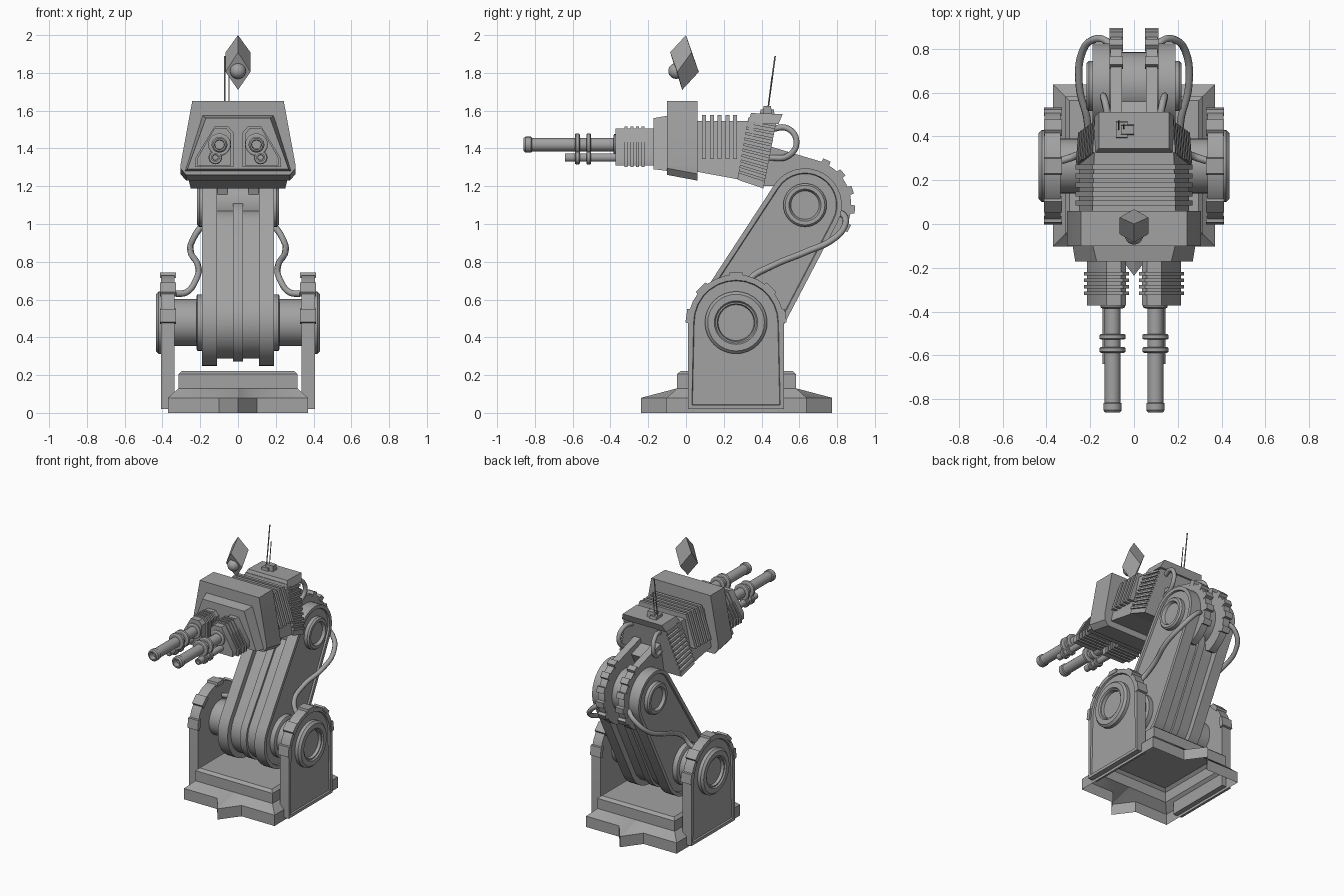
import bpy, bmesh
from math import sin, cos, pi, atan2, acos, hypot, radians
from mathutils import Vector

cube = bpy.data.objects.get("Cube")
if cube:
    bpy.data.objects.remove(cube)

GREY = (0.36, 0.36, 0.36, 1)
metal = bpy.data.materials.new("plain_grey")
metal.use_nodes = True
metal.diffuse_color = GREY
metal.node_tree.nodes["Principled BSDF"].inputs["Base Color"].default_value = GREY


def finish(name, bm, mirror=False):
    bmesh.ops.recalc_face_normals(bm, faces=bm.faces)
    me = bpy.data.meshes.new(name)
    bm.to_mesh(me)
    bm.free()
    me.materials.append(metal)
    ob = bpy.data.objects.new(name, me)
    bpy.context.collection.objects.link(ob)
    bpy.context.view_layer.objects.active = ob
    bpy.ops.object.select_all(action='DESELECT')
    ob.select_set(True)
    bpy.ops.object.shade_smooth_by_angle(angle=radians(32))
    if mirror:
        ob.modifiers.new("mirror", 'MIRROR').use_mirror_merge = False
    return ob


def loft(name, rings, mirror=False, caps=(True, True), inset=None):
    """Skin a row of equal-length rings; optionally sink a panel into the end cap."""
    bm = bmesh.new()
    vs = [[bm.verts.new(p) for p in r] for r in rings]
    n = len(vs[0])
    for a, b in zip(vs, vs[1:]):
        for i in range(n):
            j = (i + 1) % n
            bm.faces.new((a[i], a[j], b[j], b[i]))
    if caps[0]:
        bm.faces.new(vs[0])
    if caps[1]:
        end = bm.faces.new(vs[-1])
        if inset:
            bmesh.ops.recalc_face_normals(bm, faces=bm.faces)
            bmesh.ops.inset_region(bm, faces=[end], thickness=inset, depth=0)
            bmesh.ops.inset_region(bm, faces=[end], thickness=.004, depth=-.012)
    return finish(name, bm, mirror)


def prism_x(name, yz, x0, x1, **kw):
    return loft(name, [[(x, y, z) for y, z in yz] for x in (x0, x1)], **kw)


def prism_y(name, xz, y0, y1, **kw):
    return loft(name, [[(x, y, z) for x, z in xz] for y in (y0, y1)], **kw)


def lathe(name, prof, c, axis='x', seg=32, **kw):
    """Turn (distance, radius) pairs round an axis through c."""
    rings = []
    for t, r in prof:
        ring = []
        for k in range(seg):
            a, b = r * cos(2 * pi * k / seg), r * sin(2 * pi * k / seg)
            ring.append((t, c[0] + a, c[1] + b) if axis == 'x' else (c[0] + a, t, c[1] + b))
        rings.append(ring)
    return loft(name, rings, **kw)


def arc(c, r, a0, a1, n=16):
    return [(c[0] + r * cos(a0 + (a1 - a0) * i / n), c[1] + r * sin(a0 + (a1 - a0) * i / n))
            for i in range(n + 1)]


def link(c1, r1, c2, r2):
    """Outline of a belt round two circles."""
    dy, dz = c2[0] - c1[0], c2[1] - c1[1]
    th, d = atan2(dz, dy), acos((r1 - r2) / hypot(dy, dz))
    return arc(c1, r1, th + d, th + 2 * pi - d) + arc(c2, r2, th - d, th + d)


def teeth(name, c, r0, r1, angles, half, x0, x1):
    for a in angles:
        pts = [(c[0] + r * cos(radians(a + s)), c[1] + r * sin(radians(a + s)))
               for r, s in ((r0, -half), (r1, -half * .75), (r1, half * .75), (r0, half))]
        prism_x(name, pts, x0, x1, mirror=True)


def section(yt, zt, ht, yb, zb, hb):
    return [(-hb, yb, zb), (hb, yb, zb), (ht, yt, zt), (-ht, yt, zt)]


def tube(name, pts, r):
    cu = bpy.data.curves.new(name, 'CURVE')
    cu.dimensions = '3D'
    cu.bevel_depth, cu.bevel_resolution, cu.resolution_u = r, 2, 6
    cu.use_fill_caps = True
    sp = cu.splines.new('BEZIER')
    sp.bezier_points.add(len(pts) - 1)
    for bp, p in zip(sp.bezier_points, pts):
        bp.co = p
        bp.handle_left_type = bp.handle_right_type = 'AUTO'
    cu.materials.append(metal)
    bpy.context.collection.objects.link(bpy.data.objects.new(name, cu))


SHOULDER, ELBOW = (.265, .478), (.63, 1.1)


# Stepped base, open underneath, with a point at the front and the back
def base_ring(h, notch, tip, z):
    half = [(-h, -h), (-notch, -h), (0, -tip), (notch, -h)]
    return [(x, .268 + y, z) for x, y in half + [(h, -h), (h, h)]] + \
           [(-x, .268 - y, z) for x, y in half[1:]] + [(-h, .268 + h, z)]


loft("base", [base_ring(.37, .1, .505, 0), base_ring(.37, .1, .505, .08),
              base_ring(.315, .05, .315, .13), base_ring(.315, .05, .315, .205),
              base_ring(.295, .05, .295, .223)], caps=(False, True))

# Arched side supports with rim tabs and hubs
arch = [(.01, .02), (.52, .02)] + arc(SHOULDER, .255, 0, pi, 14)
prism_x("side_support", arch, .335, .408, mirror=True, inset=.03)
teeth("support_tab", SHOULDER, .24, .268, (8, 45, 90, 135, 172), 10, .328, .412)
lathe("shoulder_hub", [(.39, .165), (.42, .165), (.435, .15), (.435, .115),
                       (.425, .108), (.425, .1), (.405, .095)], SHOULDER, mirror=True)
lathe("shoulder_axle", [(-.34, .125), (.34, .125)], SHOULDER)
lathe("axle_collar", [(.18, .15), (.215, .15), (.22, .14)], SHOULDER, mirror=True)

# Lower arm: outer plates, recessed core and centre rib
prism_x("lower_arm_plate", link(SHOULDER, .23, ELBOW, .195), .11, .19, mirror=True, inset=.025)
prism_x("lower_arm_core", link(SHOULDER, .19, (.52, .915), .16), -.115, .115)
prism_x("lower_arm_rib", link(SHOULDER, .207, (.54, .95), .172), -.026, .026)
lathe("elbow_hub", [(.18, .115), (.205, .115), (.216, .105), (.216, .085),
                    (.208, .08), (.196, .075)], ELBOW, mirror=True)
lathe("elbow_axle", [(-.12, .155), (.12, .155)], ELBOW)

# Forearm: toothed wheels running forward into the head
wheel = arc(ELBOW, .245, radians(-70), radians(75), 18) + [(.38, 1.43), (.38, 1.2), (.47, 1.2), (.56, .95)]
prism_x("forearm_plate", wheel, .055, .108, mirror=True)
teeth("wheel_tooth", ELBOW, .23, .266, (-28, -5, 18, 41, 64), 6, .05, .112)
prism_x("forearm_core", [(.36, 1.24), (.5, 1.22), (.56, 1.33), (.36, 1.4)], -.06, .06)

# Head: middle body with ribs, vented rear block and roof plate
loft("head_body", [section(.04, 1.545, .19, .04, 1.28, .25), section(.36, 1.545, .18, .34, 1.225, .25)])
for i in range(5):
    y = .085 + i * .041
    loft("body_rib", [section(y, 1.578, .19, y, 1.345, .268),
                      section(y + .022, 1.578, .19, y + .022, 1.345, .268)])
FRONT, BACK = ((.33, 1.565), (.272, 1.235)), ((.478, 1.54), (.41, 1.188))
loft("vent_block", [section(*FRONT[0], .17, *FRONT[1], .262), section(*BACK[0], .16, *BACK[1], .25)])


def slat_ring(edge, t, grow):
    top, bot = Vector(edge[0]), Vector(edge[1])
    a, b = top.lerp(bot, t), top.lerp(bot, t + .045)
    w = .17 + .092 * t + grow
    return section(*a, w, *b, w + .004)


for i in range(10):
    t = .06 + i * .088
    loft("vent_slat", [slat_ring(FRONT, t, .013), slat_ring(BACK, t, .003)])
loft("roof_plate", [section(.345, 1.587, .16, .325, 1.535, .18), section(.512, 1.582, .16, .49, 1.53, .18)])

# Head shell and face plate
shell = [(-.275, 1.24), (.275, 1.24), (.305, 1.275), (.305, 1.31), (.242, 1.652)]
shell += [(-x, z) for x, z in shell[:1:-1]]
loft("head_shell", [[(x, -.1, z + .02 * (z < 1.3)) for x, z in shell],
                    [(x, .06, z - .01 * (z < 1.3)) for x, z in shell]])
loft("face_plate", [section(-.172, 1.56, .17, -.172, 1.29, .268), section(-.09, 1.575, .19, -.09, 1.28, .282)])

# Barrel housings with ribs
housing = [(.036, 1.31), (.036, 1.475), (.06, 1.505), (.125, 1.505), (.215, 1.35), (.215, 1.31)]
prism_y("barrel_housing", housing, -.16, -.372, mirror=True)
wide = [(.125 + (x - .125) * 1.15, 1.405 + (z - 1.405) * 1.1) for x, z in housing]
for i in range(4):
    prism_y("housing_rib", wide, -.325 + i * .03, -.309 + i * .03, mirror=True)

# Twin barrels, each with a thinner tube below
MAIN, THIN = (.098, 1.42), (.12, 1.352)
lathe("barrel", [(-.3, .036), (-.815, .036), (-.82, .042), (-.85, .042), (-.86, .034),
                 (-.86, .026), (-.82, .024)], MAIN, 'y', 20, mirror=True)
lathe("thin_tube", [(-.3, .023), (-.64, .023), (-.64, .015), (-.62, .014)], THIN, 'y', 14, mirror=True)
lathe("barrel_socket", [(-.36, .056), (-.38, .056), (-.385, .048)], MAIN, 'y', 20, mirror=True)
for y in (-.575, -.515):
    band = [(y - .013, .04), (y - .008, 1), (y + .008, 1), (y + .013, .04)]
    for name, c, r in (("barrel_ring", MAIN, .06), ("tube_ring", THIN, .036)):
        lathe(name, [(t, min(k * r, r) if k == 1 else r * .88) for t, k in band], c, 'y', 20, mirror=True)

# Floating faceted sensor with a ball lens
bm = bmesh.new()
top, bottom = bm.verts.new((0, 0, 2)), bm.verts.new((0, -.02, 1.71))
mid = []
for k in range(6):
    a = radians(-90 + 60 * k)
    lift = .052 if k % 2 == 0 else -.052
    mid.append(bm.verts.new((.076 * cos(a), -.008 + .076 * sin(a), 1.857 + lift)))
for k in (0, 2, 4):
    bm.faces.new((top, mid[k], mid[k + 1], mid[(k + 2) % 6]))
    bm.faces.new((bottom, mid[k + 1], mid[k], mid[k - 1]))
finish("floating_sensor", bm)
bm = bmesh.new()
bmesh.ops.create_uvsphere(bm, u_segments=20, v_segments=12, radius=.042)
bmesh.ops.translate(bm, verts=bm.verts, vec=(0, -.052, 1.81))
finish("sensor_lens", bm)

# Antenna mount and whips
prism_x("antenna_mount", [(.39, 1.57), (.47, 1.57), (.465, 1.605), (.395, 1.605)], -.083, -.03)
prism_x("antenna_foot", [(.405, 1.57), (.455, 1.57), (.45, 1.625), (.41, 1.625)], -.06, 0)
tube("long_antenna", [(-.07, .43, 1.58), (-.07, .472, 1.89)], .004)
tube("short_antenna", [(-.047, .43, 1.58), (-.047, .455, 1.78)], .003)

# Hoses on both sides
for s, side in ((1, "left"), (-1, "right")):
    tube(side + "_arm_hose", [(s * x, y, z) for x, y, z in (
        (.33, .29, .63), (.27, .31, .64), (.22, .34, .71), (.212, .46, .78), (.25, .63, .85),
        (.238, .78, .92), (.19, .84, .99), (.12, .83, 1.05), (.085, .75, 1.06))], .017)
    tube(side + "_head_hose", [(s * x, y, z) for x, y, z in (
        (.11, .44, 1.5), (.128, .54, 1.505), (.14, .585, 1.43), (.13, .54, 1.36), (.1, .44, 1.35))], .016)
